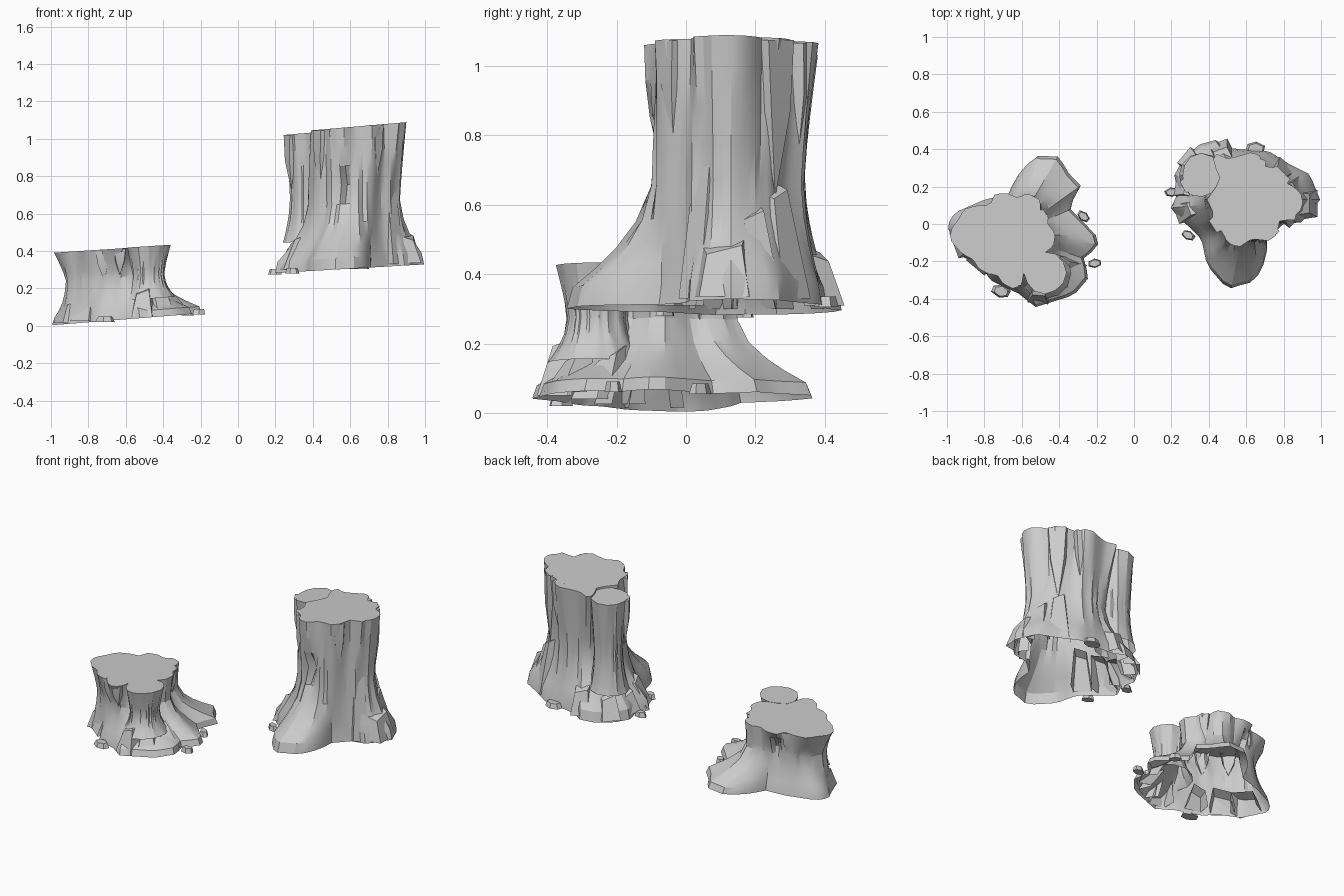
import bpy, bmesh, math, random
from mathutils import Vector, Matrix

if "Cube" in bpy.data.objects:
    bpy.data.objects.remove(bpy.data.objects["Cube"])
random.seed(4)

mat = bpy.data.materials.new("weathered grey")
mat.diffuse_color = (0.6, 0.6, 0.6, 1)
mat.use_nodes = True
mat.node_tree.nodes["Principled BSDF"].inputs["Base Color"].default_value = mat.diffuse_color
N = 60


def finish(name, bm, angle=25, fix=True):
    if fix:
        bmesh.ops.recalc_face_normals(bm, faces=bm.faces)
    me = bpy.data.meshes.new(name)
    bm.to_mesh(me)
    bm.free()
    ob = bpy.data.objects.new(name, me)
    bpy.context.collection.objects.link(ob)
    me.materials.append(mat)
    bpy.ops.object.select_all(action='DESELECT')
    ob.select_set(True)
    bpy.context.view_layer.objects.active = ob
    bpy.ops.object.shade_smooth_by_angle(angle=math.radians(angle))


def radii(c, outline):
    """Sample an outline of points, or of evenly spaced radii, at N angles."""
    tau = 2 * math.pi
    if isinstance(outline[0], tuple):
        pol = sorted((math.atan2(y - c[1], x - c[0]) % tau, math.hypot(x - c[0], y - c[1])) for x, y in outline)
    else:
        pol = [(tau * i / len(outline), r) for i, r in enumerate(outline)]
    pol = [(pol[-1][0] - tau, pol[-1][1])] + pol + [(pol[0][0] + tau, pol[0][1])]
    out = []
    for i in range(N):
        a = tau * i / N
        for (a0, r0), (a1, r1) in zip(pol, pol[1:]):
            if a0 <= a < a1:
                # straight edge between the two outline points
                d = r0 * math.sin(a - a0) + r1 * math.sin(a1 - a)
                out.append(r0 * r1 * math.sin(a1 - a0) / d)
                break
    return out


def trunk(name, c, base, waist, top, zb, zt, ledge, tw, dents=(), rough=.008):
    """Open-bottomed loft through the foot, waist and cut-top outlines."""
    base, waist, top = radii(c, base), radii(c, waist), radii(c, top)
    waist = [w + random.uniform(-rough, rough) for w in waist]
    bm, rings = bmesh.new(), []
    levels = [0, ledge] + [ledge + (tw - ledge) * k for k in (.2, .4, .65, 1)]
    levels += [tw + (1 - tw) * k for k in (.25, .5, .75, 1)]
    for t in levels:
        ring = []
        for i in range(N):
            a = 2 * math.pi * i / N
            if t <= tw:
                u = max(0, (t - ledge) / (tw - ledge))
                r = waist[i] + (base[i] * (1 if t == 0 else .965) - waist[i]) * (1 - u) ** 1.7
            else:
                r = waist[i] + (top[i] - waist[i]) * ((t - tw) / (1 - tw)) ** 1.2
            for di, dt, half, depth in dents:
                if di == i:
                    r -= depth * max(0, 1 - abs(t - dt) / half)
            x, y = c[0] + r * math.cos(a), c[1] + r * math.sin(a)
            ring.append(bm.verts.new((x, y, zb(x) + t * (zt(x) - zb(x)))))
        rings.append(ring)
    for lo, hi in zip(rings, rings[1:]):
        for i in range(N):
            j = (i + 1) % N
            bm.faces.new((lo[i], lo[j], hi[j], hi[i]))
    bm.faces.new(rings[-1])
    finish(name, bm)


def chunk(name, x, y, ang, w, d, z0, z1, lean=.06, tip=.6):
    """Tapered slab leaning in on the trunk, open at the back and below."""
    bm = bmesh.new()
    o, s = Vector((math.cos(ang), math.sin(ang), 0)), Vector((-math.sin(ang), math.cos(ang), 0))
    p = Vector((x, y, 0))
    corners = ((-1, -1), (1, -1), (.85, 1), (-.85, 1))
    lo = [bm.verts.new(p + s * a * w / 2 + o * b * d / 2 + Vector((0, 0, z0))) for a, b in corners]
    hi = [bm.verts.new(p + s * a * w * tip / 2 + o * (b * d * .35 - lean) + Vector((0, 0, z1 + a * .015 - b * .01)))
          for a, b in corners]
    for i in (1, 2, 3):
        bm.faces.new((lo[i], lo[(i + 1) % 4], hi[(i + 1) % 4], hi[i]))
    bm.faces.new(hi)
    finish(name, bm, 20, False)


def splinter(name, x, y, ang, w, d, z_top, z_tip):
    """Bark strip hanging from the rim and tapering to a point."""
    bm = bmesh.new()
    m = Matrix.Translation((x, y, 0)) @ Matrix.Rotation(ang, 4, 'Z')
    rows = []
    for z, k in ((z_top, 1), (z_top + (z_tip - z_top) * .45, .75)):
        rows.append([bm.verts.new(m @ Vector((a * d * k, b * w * k, z))) for a, b in ((-1, -.5), (.3, -.45), (.35, .4), (-1, .5))])
    tip = bm.verts.new(m @ Vector((-d * .6, 0, z_tip)))
    bm.faces.new(rows[0])
    for i in range(3):
        bm.faces.new((rows[1][i], rows[1][i + 1], rows[0][i + 1], rows[0][i]))
        bm.faces.new((tip, rows[1][i + 1], rows[1][i]))
    finish(name, bm, 20, False)


def stone(name, x, y, z, r, ang):
    bm = bmesh.new()
    bmesh.ops.create_cone(bm, cap_ends=True, segments=6, radius1=r, radius2=r * .75, depth=.03)
    for v in bm.verts:
        v.co.x *= 1.3 + random.uniform(-.15, .15)
        v.co.y *= .85
    bm.transform(Matrix.Translation((x, y, z)) @ Matrix.Rotation(ang, 4, 'Z'))
    finish(name, bm, 20)


# ground and cut planes of both stumps, slightly tilted along x
low_b = lambda x: max(0, .003 + .08 * (x + 1))
low_t = lambda x: .39 + .065 * (x + 1)
tall_b = lambda x: .28 + .058 * (x - .16)
tall_t = lambda x: 1.02 + .086 * (x - .1)

# low stump: main body and side stem
trunk("low_stump", (-.65, -.06),
      [(-.53, .365), (-.40, .36), (-.345, .265), (-.28, .2), (-.35, .09), (-.275, .015), (-.195, -.07), (-.19, -.125),
       (-.27, -.18), (-.24, -.285), (-.32, -.38), (-.53, -.445), (-.61, -.375), (-.665, -.35), (-.77, -.3),
       (-.8, -.245), (-.93, -.165), (-1, -.01), (-.96, .06), (-.8, .13), (-.665, .16), (-.64, .24)],
      [.22, .19, .18, .22, .24, .22, .18, .17, .18, .20, .22, .25, .27, .26, .23, .21, .20, .21, .22, .24, .22, .19, .19, .21],
      [(-.42, -.05), (-.46, .0), (-.46, .05), (-.5, .06), (-.5, .13), (-.57, .165), (-.62, .14), (-.68, .165), (-.745, .16),
       (-.77, .1), (-.84, .1), (-.91, .08), (-.93, .04), (-.985, -.04), (-.98, -.09), (-.92, -.16), (-.86, -.19),
       (-.83, -.24), (-.77, -.27), (-.74, -.26), (-.7, -.32), (-.64, -.35), (-.6, -.32), (-.58, -.22), (-.5, -.17), (-.43, -.12)],
      low_b, low_t, .1, .6, [(18, .75, .2, .04), (19, .75, .2, .04)])
trunk("low_side_stem", (-.475, -.26), [.14] * 12,
      [.08, .085, .09, .09, .09, .09, .09, .085, .09, .085, .08, .085],
      [.115, .112, .115, .11, .105, .115, .115, .11, .115, .115, .11, .112],
      lambda x: low_b(x) + .1, lambda x: low_t(x) + .002, .02, .45, rough=.004)

# tall stump: main body and side stem
trunk("tall_stump", (.62, .13),
      [(.46, .455), (.49, .41), (.56, .40), (.72, .39), (.83, .32), (.94, .265), (.995, .13), (.90, .01), (.80, .0), (.71, -.08),
       (.71, -.18), (.645, -.31), (.59, -.32), (.5, -.35), (.39, -.22), (.36, -.08), (.31, -.03), (.24, .035),
       (.195, .08), (.24, .18), (.21, .25), (.27, .36), (.35, .425)],
      [.25, .23, .20, .19, .18, .20, .21, .20, .21, .23, .22, .23, .25, .24, .24, .22, .23, .24, .23, .22, .22, .19, .22, .24],
      [(.9, .15), (.9, .08), (.87, .06), (.86, .02), (.78, .02), (.76, -.06), (.72, -.09), (.63, -.08), (.56, -.125),
       (.5, -.1), (.47, -.04), (.42, -.01), (.42, .07), (.39, .13), (.44, .2), (.46, .25), (.42, .33), (.43, .38),
       (.5, .35), (.55, .36), (.63, .385), (.68, .36), (.69, .31), (.76, .3), (.81, .27), (.82, .21), (.86, .2)],
      tall_b, tall_t, .08, .46, [(42, .6, .15, .03), (43, .6, .2, .08), (44, .6, .15, .04)])
trunk("tall_side_stem", (.36, .26), [.12] * 12,
      [.09, .085, .09, .085, .08, .085, .08, .075, .085, .09, .09, .09],
      [.11, .11, .115, .12, .115, .105, .10, .11, .12, .115, .11, .11],
      lambda x: tall_b(x) + .16, lambda x: tall_t(x) - .012, .02, .4, rough=.004)

# root chunks: x, y, outward degrees, width, depth, bottom, top, lean, tip
chunks = {
    "low_root_chunk": [(-.92, -.1, 200, .17, .09, .015, .11, .02, .8), (-.82, -.2, 230, .15, .09, .025, .12, .03, .7),
                       (-.51, -.38, 265, .13, .09, .05, .19, .03, .6), (-.40, -.35, 300, .12, .08, .06, .17, .05, .7),
                       (-.31, -.25, 335, .12, .08, .07, .17, .08, .6), (-.69, -.28, 255, .12, .08, .04, .13, .03, .6)],
    "tall_root_chunk": [(.94, .11, 0, .17, .08, .335, .48, .03, .7), (.84, .03, 315, .10, .06, .33, .77, .05, .7),
                        (.89, .21, 25, .12, .08, .34, .58, .06, .6), (.80, .29, 50, .14, .08, .33, .64, .05, .5),
                        (.46, .40, 110, .13, .08, .31, .46, .03, .7), (.30, .34, 140, .13, .09, .30, .43, .05, .7),
                        (.26, .2, 170, .13, .08, .30, .41, .04, .7), (.27, .07, 200, .13, .10, .30, .46, .06, .6),
                        (.37, -.02, 225, .12, .08, .31, .50, .06, .6)]}
for name, rows in chunks.items():
    for i, (x, y, a, *rest) in enumerate(rows):
        chunk(f"{name}_{i + 1}", x, y, math.radians(a), *rest)

# bark splinters below the rims: x, y, outward degrees, width, depth, top, tip
splinters = [(-.72, -.27, 255, .09, .03, .405, .24), (-.63, -.32, 275, .07, .03, .41, .27), (-.85, -.18, 225, .09, .03, .395, .25),
             (-.79, .09, 120, .09, .03, .40, .24), (-.48, .05, 30, .07, .03, .42, .26),
             (.79, .27, 45, .12, .03, 1.075, .62), (.67, .34, 75, .08, .03, 1.066, .73), (.75, -.05, 310, .07, .03, 1.073, .77),
             (.43, -.01, 215, .09, .03, 1.045, .70), (.52, -.09, 245, .07, .025, 1.053, .80), (.27, .2, 210, .08, .03, 1.02, .72)]
for i, (x, y, a, *rest) in enumerate(splinters):
    splinter(f"bark_splinter_{i + 1}", x, y, math.radians(a), *rest)

# loose stones at the feet
for i, (x, y, z, r, a) in enumerate([(-.27, .04, .07, .03, -.7), (-.21, -.21, .075, .03, .1), (-.71, -.36, .035, .042, -.3),
                                     (.20, .17, .29, .03, .2), (.29, -.06, .295, .03, -.5), (.65, .405, .32, .042, -.1)]):
    stone(f"loose_stone_{i + 1}", x, y, z, r, a)
